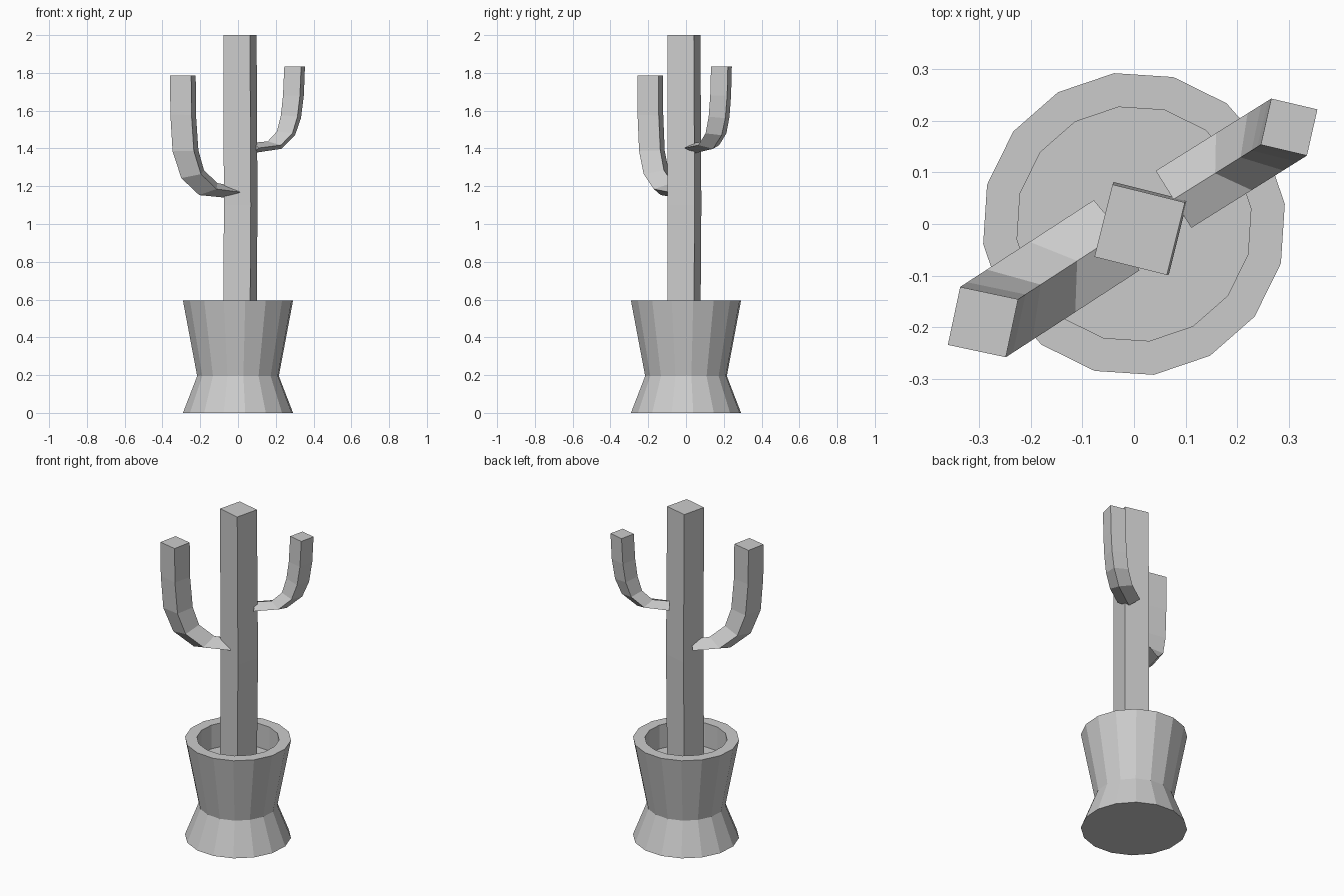
import bpy, bmesh, math
from mathutils import Matrix

if "Cube" in bpy.data.objects:
    bpy.data.objects.remove(bpy.data.objects["Cube"])

GREY = (0.6, 0.6, 0.6, 1)
grey = bpy.data.materials.new("light grey")
grey.use_nodes = True
grey.diffuse_color = GREY
grey.node_tree.nodes["Principled BSDF"].inputs["Base Color"].default_value = GREY


def loft(name, rings):
    """Skin a list of equal-sized point rings and cap both ends."""
    bm = bmesh.new()
    loops = [[bm.verts.new(p) for p in ring] for ring in rings]
    for a, b in zip(loops, loops[1:]):
        for i in range(len(a)):
            j = (i + 1) % len(a)
            bm.faces.new((a[i], a[j], b[j], b[i]))
    bm.faces.new(loops[0][::-1])
    bm.faces.new(loops[-1])
    bmesh.ops.recalc_face_normals(bm, faces=bm.faces)
    mesh = bpy.data.meshes.new(name)
    bm.to_mesh(mesh)
    bm.free()
    mesh.materials.append(grey)
    obj = bpy.data.objects.new(name, mesh)
    bpy.context.collection.objects.link(obj)
    return obj


def ngon(sides, radius, z, turn, x=0, y=0):
    angles = [math.radians(turn + 360 * i / sides) for i in range(sides)]
    return [(x + radius * math.cos(a), y + radius * math.sin(a), z) for a in angles]


def arm(name, heading, half_width, rings):
    """Diamond section arm; each ring gives its inner and outer corner (reach, z)."""
    turn = Matrix.Rotation(math.radians(heading), 3, "Z")
    points = []
    for (si, zi), (so, zo) in rings:
        s, z = (si + so) / 2, (zi + zo) / 2
        ring = [(si, 0, zi), (s, half_width, z), (so, 0, zo), (s, -half_width, z)]
        points.append([turn @ Matrix.Translation(p).translation for p in ring])
    return loft(name, points)


# Waisted pot with a hollow top and a soil floor
pot_profile = [(0.294, 0), (0.218, 0.195), (0.294, 0.595), (0.228, 0.595), (0.228, 0.45)]
loft("pot", [ngon(16, r, z, 7.5) for r, z in pot_profile])

# Square trunk, very slightly bulged halfway up
trunk_profile = [(0.102, 0.45, 0.011, -0.011), (0.104, 1.1, 0.014, -0.008),
                 (0.102, 2.0, 0.011, -0.011)]
loft("trunk", [ngon(4, r, z, 31, x, y) for r, z, x, y in trunk_profile])

# Upturned arms
arm("left_arm", 32, 0.065, [
    ((0.09, 1.43), (0.09, 1.375)),
    ((0.185, 1.437), (0.27, 1.398)),
    ((0.243, 1.49), (0.356, 1.47)),
    ((0.268, 1.577), (0.393, 1.56)),
    ((0.281, 1.68), (0.411, 1.68)),
    ((0.289, 1.835), (0.418, 1.835))])
arm("right_arm", 213, 0.081, [
    ((0.03, 1.2), (0.05, 1.137)),
    ((0.131, 1.217), (0.245, 1.153)),
    ((0.215, 1.285), (0.358, 1.243)),
    ((0.25, 1.39), (0.413, 1.385)),
    ((0.265, 1.575), (0.427, 1.58)),
    ((0.267, 1.785), (0.429, 1.785))])
